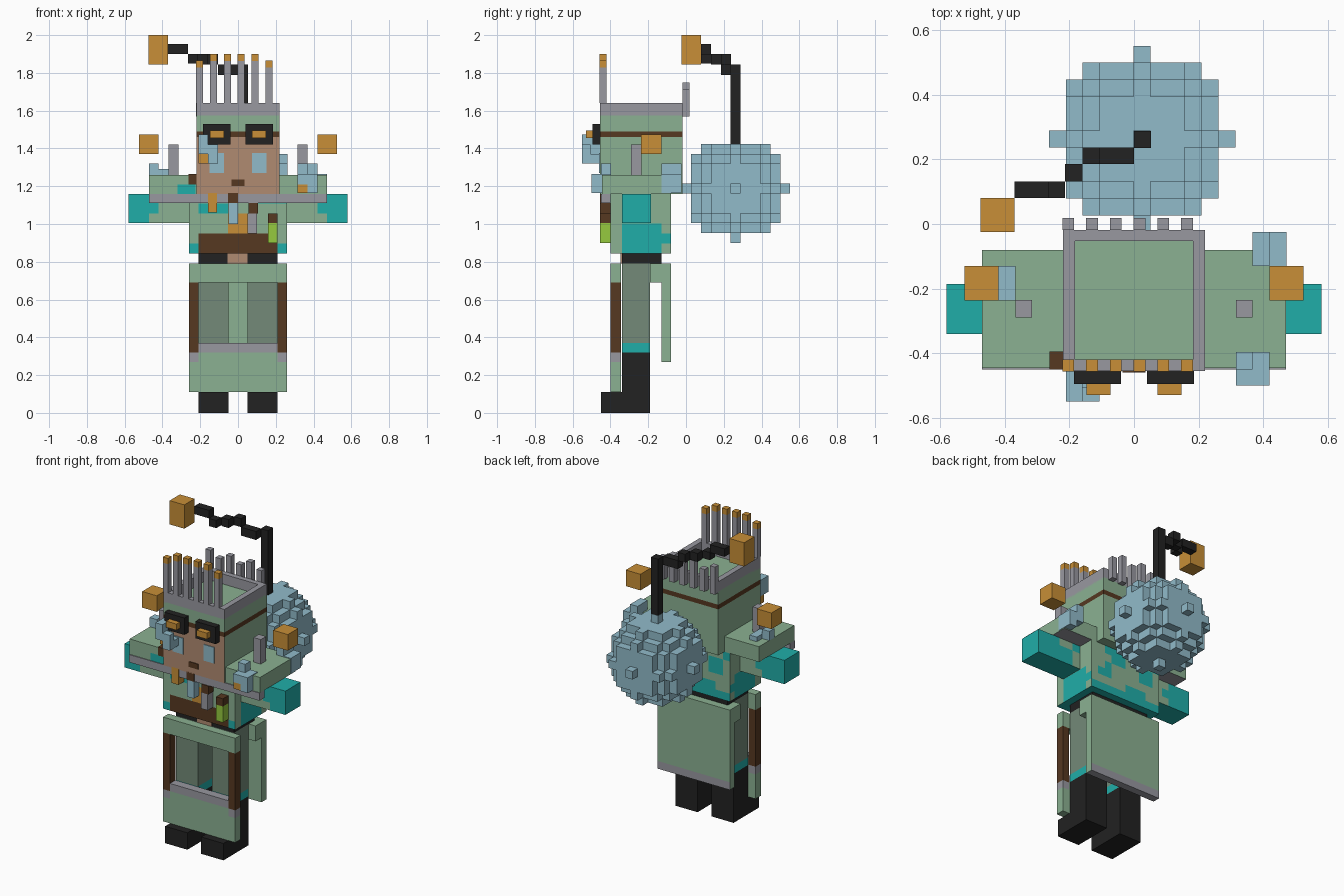
import bpy, bmesh, math
from mathutils import Vector

if "Cube" in bpy.data.objects:
    bpy.data.objects.remove(bpy.data.objects["Cube"])

V = 0.0525  # block size


def lin(c):
    c /= 255
    return c / 12.92 if c <= 0.04045 else ((c + 0.055) / 1.055) ** 2.4


PALETTE = {
    "black": (34, 34, 34), "teal": (32, 174, 169), "green": (139, 177, 146),
    "dark_green": (115, 138, 120), "grey": (152, 152, 160), "brown": (86, 56, 33),
    "skin": (176, 139, 113), "orange": (200, 143, 55), "light_blue": (145, 187, 202),
    "lime": (150, 202, 62)}
NAMES = list(PALETTE)
MATS = []
for n, rgb in PALETTE.items():
    m = bpy.data.materials.new(n)
    m.diffuse_color = (*[lin(c) for c in rgb], 1)
    m.use_nodes = True
    m.node_tree.nodes["Principled BSDF"].inputs["Base Color"].default_value = m.diffuse_color
    MATS.append(m)


def finish(name, bm, color, rule=None):
    """Turn a bmesh into an object; rule(center, normal) may return a colour per face."""
    bmesh.ops.recalc_face_normals(bm, faces=bm.faces)
    used = []
    for f in bm.faces:
        c = (rule(f.calc_center_median(), f.normal) if rule else None) or color
        if c not in used:
            used.append(c)
        f.material_index = used.index(c)
    me = bpy.data.meshes.new(name)
    bm.to_mesh(me)
    bm.free()
    for c in used:
        me.materials.append(MATS[NAMES.index(c)])
    ob = bpy.data.objects.new(name, me)
    bpy.context.collection.objects.link(ob)
    return ob


def box(name, x, y, z, color, cuts=(), rule=None):
    """Box from ranges; cuts is a list of (axis, position) edge loops."""
    bm = bmesh.new()
    bmesh.ops.create_cube(bm, size=1)
    for v in bm.verts:
        v.co = Vector([r[0] + (c + 0.5) * (r[1] - r[0]) for r, c in zip((x, y, z), v.co)])
    for axis, pos in cuts:
        no, co = Vector(), Vector()
        no[axis], co[axis] = 1, pos
        bmesh.ops.bisect_plane(bm, geom=bm.verts[:] + bm.edges[:] + bm.faces[:],
                               plane_co=co, plane_no=no)
    return finish(name, bm, color, rule)


def pair(name, x, y, z, color, cuts=(), rule=None):
    """Box on the right and its mirror on the left."""
    box(name + "_right", x, y, z, color, cuts, rule)
    box(name + "_left", (-x[1], -x[0]), y, z, color,
        [(a, -p if a == 0 else p) for a, p in cuts], rule)


def steps(a, b, n):
    return [a + (b - a) * i / n for i in range(1, n)]


def blotch(c):
    """Repeatable camouflage blotches."""
    return math.sin(c.x * 23 + c.z * 17) + math.sin(c.z * 41 - c.x * 13 + 1) > 0.35


# Boots and legs
pair("boot", (0.05, 0.21), (-0.45, -0.34), (0, 0.11), "black")
pair("leg", (0.05, 0.21), (-0.34, -0.19), (0, 0.79), "dark_green", [(2, 0.32), (2, 0.37)],
     lambda c, n: "black" if c.z < 0.32 else "teal" if c.z < 0.37 else None)
box("hips", (-0.21, 0.21), (-0.34, -0.13), (0.79, 0.845), "black")
box("belly", (-0.055, 0.05), (-0.346, -0.34), (0.79, 0.845), "skin")

# Open front apron
AY = (-0.40, -0.345)
box("apron_top", (-0.26, 0.26), AY, (0.69, 0.79), "green")
pair("apron_side", (0.21, 0.26), AY, (0.32, 0.69), "brown")
box("apron_trim", (-0.21, 0.21), AY, (0.32, 0.37), "grey")
box("apron_bottom", (-0.26, 0.26), AY, (0.11, 0.32), "green",
    [(0, -0.21), (0, 0.21), (2, 0.27)],
    lambda c, n: "grey" if c.z > 0.27 and abs(c.x) > 0.21 else None)

# Back skirt panel
box("back_skirt", (-0.26, 0.26), (-0.13, -0.08), (0.27, 0.79), "green", [(2, 0.32)],
    lambda c, n: "grey" if (n.y > 0.5 and c.z < 0.32) or n.z < -0.5 else None)
box("skirt_link", (-0.26, 0.26), (-0.19, -0.13), (0.69, 0.79), "green")


# Torso with painted blotches
def torso_rule(c, n):
    if n.z < -0.5:
        return "teal"
    if n.y < -0.5:
        if abs(c.x) < 0.21 and c.z < 0.95:
            return "brown"
        if c.z < 0.9 or (-0.21 < c.x < -0.05 and 1.05 < c.z < 1.11) or (c.x > 0.1 and c.z > 1.1):
            return "teal"
        if abs(c.x) < 0.053 and c.z < 1.06:
            return "orange"
    elif n.y > 0.5:
        return "teal" if c.z < 0.9 or blotch(c) else None
    elif abs(n.x) > 0.5:
        if c.z < 0.9 and c.y > -0.34:
            return "teal" if c.y < -0.13 else None
        return "teal" if -0.34 < c.y < (-0.08 if c.z < 0.95 else -0.13) and c.z < 1.0 else None


box("torso", (-0.26, 0.26), (-0.40, -0.08), (0.845, 1.16), "green",
    [(0, p) for p in steps(-0.2625, 0.2625, 10)] + [(1, -0.34), (1, -0.13)]
    + [(2, p) for p in steps(0.845, 1.16, 6)], torso_rule)

# Arms and shoulder cape
pair("arm", (0.26, 0.58), (-0.34, -0.185), (1.005, 1.16), "teal",
     [(0, 0.32), (0, 0.37), (0, 0.42), (0, 0.47), (2, 1.055), (2, 1.11)],
     lambda c, n: "green" if n.y < -0.5 and abs(c.x) < 0.47 - (c.z - 1.0) * 0.4 else
     "green" if n.y > 0.5 and abs(c.x) < 0.42 and not blotch(c) else None)
box("shoulder_cape", (-0.47, 0.47), (-0.445, -0.08), (1.16, 1.26), "green",
    [(0, -0.32), (0, -0.225), (2, 1.21)],
    lambda c, n: "grey" if n.z < -0.5 else
    "teal" if n.y < -0.5 and -0.32 < c.x < -0.225 and c.z < 1.21 else None)
box("cape_trim", (-0.47, 0.47), (-0.45, -0.40), (1.11, 1.16), "grey")
pair("shoulder_spike", (0.315, 0.367), (-0.29, -0.235), (1.26, 1.42), "grey")
pair("floating_cube", (0.42, 0.525), (-0.237, -0.13), (1.37, 1.475), "orange")

# Pouches and charms hanging on the chest
for name, x, z, color in [
        ("vial", (0.16, 0.21), (0.90, 1.005), "lime"),
        ("vial_cap", (0.16, 0.21), (1.005, 1.055), "brown"),
        ("brown_charm", (0.055, 0.105), (1.055, 1.11), "brown"),
        ("grey_charm", (0.05, 0.10), (0.95, 1.055), "grey"),
        ("blue_charm", (-0.05, 0.0), (1.0, 1.11), "light_blue"),
        ("collar_knot", (-0.053, 0.0), (1.11, 1.165), "brown"),
        ("gold_charm", (-0.16, -0.11), (1.06, 1.165), "orange")]:
    box(name, x, (-0.455, -0.40), z, color)
box("shoulder_clasp", (-0.262, -0.21), (-0.45, -0.395), (1.21, 1.265), "brown")

# Head with skin face and brown headband
HX, HY = (-0.22, 0.22), (-0.455, -0.018)
box("head", HX, HY, (1.16, 1.575), "green", [(2, 1.46), (2, 1.49)],
    lambda c, n: None if abs(n.z) > 0.5 else "brown" if 1.46 < c.z < 1.49 else
    "skin" if n.y < -0.5 and c.z < 1.46 else None)
RZ = (1.565, 1.64)
pair("crown_side", (0.183, 0.22), HY, RZ, "grey")
box("crown_front", (-0.183, 0.183), (-0.455, -0.42), RZ, "grey")
box("crown_back", (-0.183, 0.183), (-0.053, -0.018), RZ, "grey")
pair("cheek_mark", (0.075, 0.15), (-0.46, -0.455), (1.27, 1.375), "light_blue")
box("mouth", (-0.035, 0.035), (-0.46, -0.455), (1.2, 1.235), "brown")
pair("goggle", (0.04, 0.185), (-0.495, -0.455), (1.42, 1.53), "black")
pair("lens", (0.073, 0.147), (-0.53, -0.495), (1.455, 1.495), "orange")

# Crown spikes in front and behind
for i in range(6):
    x = -0.222 + i * 0.0735
    top = 1.865 if i in (0, 5) else 1.90
    box(f"front_spike_{i}", (x, x + 0.037), (-0.457, -0.42), (1.64, top), "grey",
        [(2, top - 0.037)], lambda c, n, t=top: "orange" if c.z > t - 0.037 else None)
    box(f"back_spike_{i}", (x, x + 0.037), (-0.018, 0.019),
        (1.57, 1.75 - 0.035 * (i % 2)), "grey")

# Small crystal clusters on the face and shoulders
for i, (x, y, z) in enumerate([
        ((-0.21, -0.16), (-0.55, -0.455), (1.37, 1.475)),
        ((-0.16, -0.107), (-0.55, -0.505), (1.32, 1.42)),
        ((-0.16, -0.107), (-0.505, -0.455), (1.32, 1.37)),
        ((0.315, 0.367), (-0.45, -0.397), (1.21, 1.32)),
        ((0.367, 0.42), (-0.50, -0.397), (1.165, 1.265)),
        ((0.315, 0.367), (-0.50, -0.45), (1.21, 1.265)),
        ((0.367, 0.42), (-0.13, -0.025), (1.21, 1.32)),
        ((0.42, 0.472), (-0.13, -0.025), (1.165, 1.265)),
        ((-0.42, -0.367), (-0.237, -0.13), (1.26, 1.29)),
        ((-0.472, -0.42), (-0.237, -0.185), (1.26, 1.32))]):
    box(f"crystal_{i}", x, y, z, "light_blue")
box("face_stud", (-0.21, -0.16), (-0.505, -0.455), (1.32, 1.37), "orange")
box("shoulder_stud", (0.315, 0.367), (-0.495, -0.445), (1.165, 1.21), "orange")

# Spiky block ball on the back
bm = bmesh.new()
center = Vector((0.025, 0.263, 1.188))
R = range(-5, 6)
cells = {(i, j, k) for i in R for j in R for k in R if i * i + j * j + k * k <= 25}
for cell in cells:
    for a in range(3):
        for s in (-1, 1):
            nb = list(cell)
            nb[a] += s
            if tuple(nb) in cells:
                continue
            quad = []
            for p, q in ((-1, -1), (1, -1), (1, 1), (-1, 1)):
                o = Vector(cell)
                o[a] += s / 2
                o[(a + 1) % 3] += p * s / 2
                o[(a + 2) % 3] += q / 2
                quad.append(bm.verts.new(center + o * V))
            bm.faces.new(quad)
bmesh.ops.remove_doubles(bm, verts=bm.verts, dist=0.001)
finish("back_ball", bm, "light_blue")

# Crooked lantern pole
for i, (x, y, z) in enumerate([
        ((0.0, 0.052), (0.235, 0.288), (1.42, 1.845)),
        ((-0.107, 0.0), (0.185, 0.237), (1.79, 1.845)),
        ((-0.16, -0.107), (0.185, 0.237), (1.845, 1.9)),
        ((-0.213, -0.16), (0.132, 0.185), (1.845, 1.9)),
        ((-0.265, -0.213), (0.08, 0.132), (1.85, 1.9)),
        ((-0.37, -0.265), (0.08, 0.132), (1.9, 1.952))]):
    box(f"lantern_pole_{i}", x, y, z, "black")
box("lantern", (-0.475, -0.37), (-0.025, 0.08), (1.845, 2.0), "orange")
